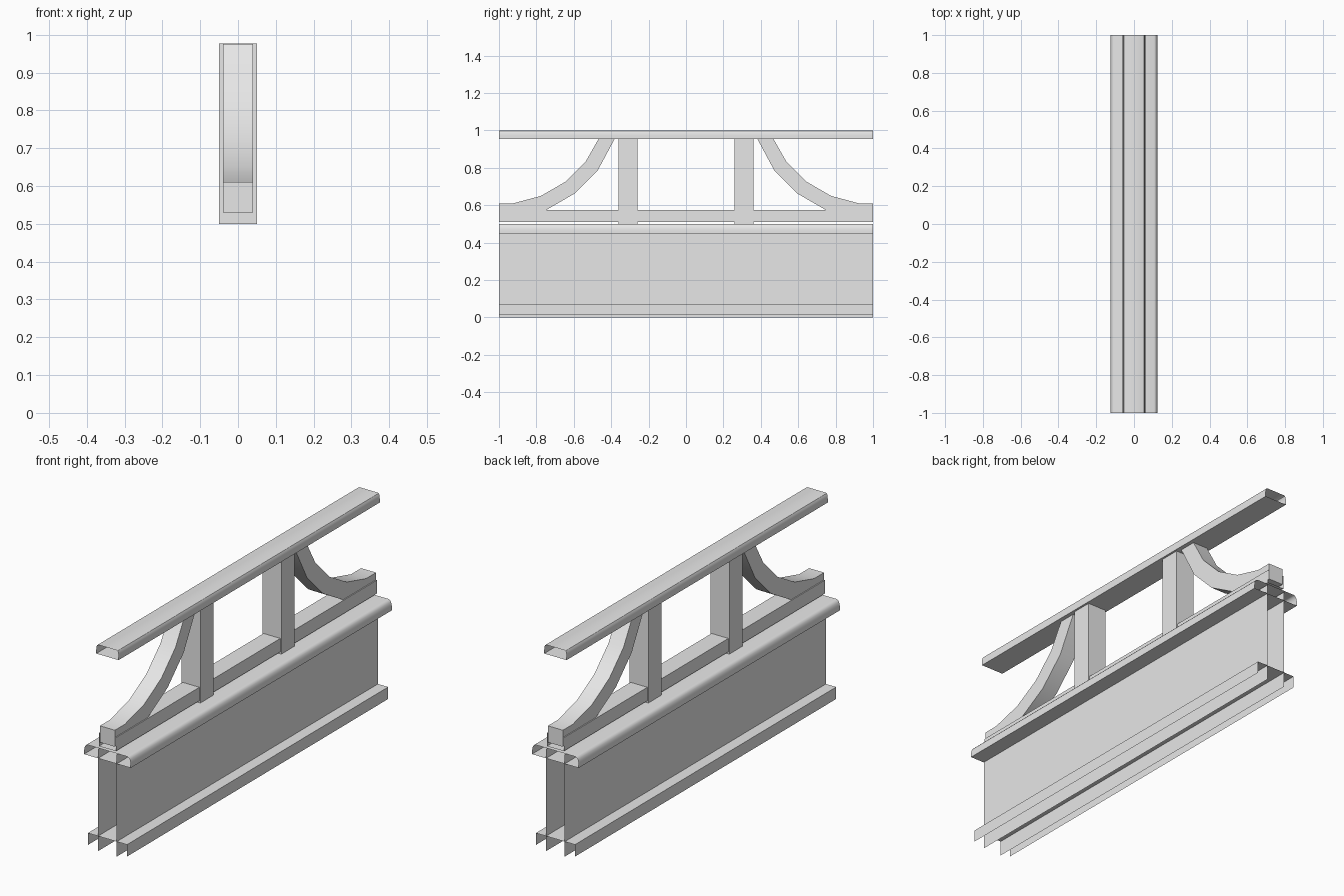
import bpy
import math

if "Cube" in bpy.data.objects:
    bpy.data.objects.remove(bpy.data.objects["Cube"], do_unlink=True)

grey = bpy.data.materials.new("plain_grey")
grey.use_nodes = True
grey.diffuse_color = (0.8, 0.8, 0.8, 1)
grey.node_tree.nodes["Principled BSDF"].inputs["Base Color"].default_value = (0.8, 0.8, 0.8, 1)


def add_object(name, verts, faces):
    mesh = bpy.data.meshes.new(name)
    mesh.from_pydata(verts, [], faces)
    mesh.materials.append(grey)
    obj = bpy.data.objects.new(name, mesh)
    bpy.context.collection.objects.link(obj)
    bpy.ops.object.select_all(action="DESELECT")
    obj.select_set(True)
    bpy.context.view_layer.objects.active = obj
    bpy.ops.object.shade_smooth_by_angle(angle=math.radians(32))
    return obj


def sweep(name, profile, closed=True):
    """Open-ended length along y of a counter-clockwise x, z profile."""
    n = len(profile)
    verts = [(x, y, z) for y in (-1, 1) for x, z in profile]
    faces = [(i, (i + 1) % n, (i + 1) % n + n, i + n)
             for i in range(n if closed else n - 1)]
    return add_object(name, verts, faces)


def rounded_rail(name, half, top_half, bottom, shoulder, top, steps=4):
    """Flat-bottomed rail with rounded upper edges."""
    right = [(half, bottom)]
    for i in range(steps + 1):
        a = math.pi / 2 * i / steps
        right.append((top_half + (half - top_half) * math.cos(a),
                      shoulder + (top - shoulder) * math.sin(a)))
    return sweep(name, right + [(-x, z) for x, z in reversed(right)])


def slab(name, outline, half):
    """Solid with a y, z outline and a thickness along x."""
    n = len(outline)
    verts = [(x, y, z) for x in (-half, half) for y, z in outline]
    faces = [tuple(range(n))[::-1], tuple(range(n, 2 * n))]
    faces += [(i, (i + 1) % n, (i + 1) % n + n, i + n) for i in range(n)]
    if sum(a[0] * b[1] - b[0] * a[1]
           for a, b in zip(outline, outline[1:] + outline[:1])) < 0:
        faces = [f[::-1] for f in faces]
    return add_object(name, verts, faces)


# Rails and lower beam
rounded_rail("hand_rail", 0.06, 0.05, 0.955, 0.972, 1.0)
rounded_rail("wall_cap", 0.125, 0.107, 0.45, 0.465, 0.5)
sweep("lower_beam", [(-0.045, 0.51), (0.045, 0.51), (0.045, 0.575), (-0.045, 0.575)])

# Wall panels and skirting
for side, name in ((1, "left_wall"), (-1, "right_wall")):
    sweep(name, [(side * 0.05, 0), (side * 0.05, 0.495)][::side], closed=False)
sweep("skirting", [(0.105, 0.015), (0.105, 0.073), (-0.105, 0.073), (-0.105, 0.015)],
      closed=False)

# Curved brace outline, swung about a centre above the end of the wall
def arc(radius, last):
    angles = [7.5, 22.5, 37.5, 52.5, last]
    return [(1 - radius * math.sin(math.radians(a)),
             1.19 - radius * math.cos(math.radians(a))) for a in angles]


brace = [(1, 0.61)] + arc(0.585, 68.5) + arc(0.665, 71)[::-1] + [(1, 0.53)]

# Posts and braces at both ends
for side, end in ((-1, "front"), (1, "back")):
    post = [(0.26, 0.5), (0.36, 0.5), (0.36, 0.977), (0.26, 0.977)]
    slab(end + "_post", [(side * y, z) for y, z in post], 0.05)
    slab(end + "_brace", [(side * y, z) for y, z in brace], 0.04)
